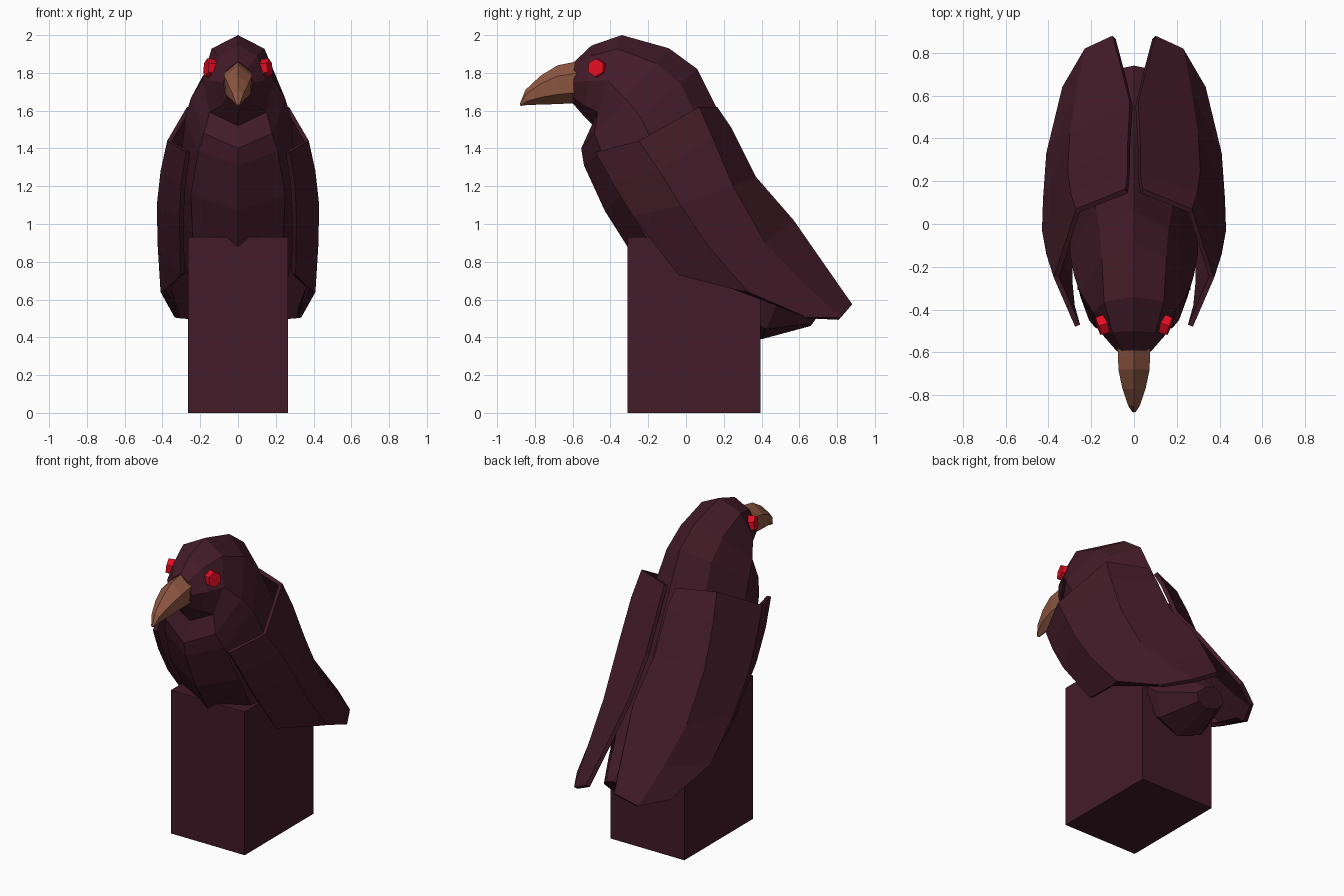
import bpy, bmesh
from mathutils import Vector, Matrix

if "Cube" in bpy.data.objects:
    bpy.data.objects.remove(bpy.data.objects["Cube"])


def material(name, rgb):
    m = bpy.data.materials.new(name)
    m.diffuse_color = (*rgb, 1)
    m.use_nodes = True
    m.node_tree.nodes["Principled BSDF"].inputs["Base Color"].default_value = m.diffuse_color
    return m


plum = material("dark_plum", (0.055, 0.011, 0.021))
horn = material("horn_brown", (0.27, 0.095, 0.053))
red = material("eye_red", (0.75, 0.004, 0.016))


def finish(name, bm, mat):
    bmesh.ops.recalc_face_normals(bm, faces=bm.faces[:])
    me = bpy.data.meshes.new(name)
    bm.to_mesh(me)
    bm.free()
    me.materials.append(mat)
    ob = bpy.data.objects.new(name, me)
    bpy.context.collection.objects.link(ob)
    return ob


def bridge(bm, rows, closed):
    for a, b in zip(rows, rows[1:]):
        n = len(a)
        for i in range(n if closed else n - 1):
            j = (i + 1) % n
            bm.faces.new((a[i], a[j], b[j], b[i]))


def loft(name, sections, steps, mat):
    """Symmetric rings: (top y, top z, bottom y, bottom z, half widths at steps)."""
    bm = bmesh.new()
    rings = []
    for ty, tz, by, bz, *w in sections:
        def at(x, t):
            return (x, ty + (by - ty) * t, tz + (bz - tz) * t)
        pts = [at(0, 0)] + [at(x, t) for x, t in zip(w, steps)] + [at(0, 1)]
        pts += [at(-x, t) for x, t in reversed(list(zip(w, steps)))]
        rings.append([bm.verts.new(p) for p in pts])
    bridge(bm, rings, True)
    bm.faces.new(rings[0])
    bm.faces.new(rings[-1])
    return finish(name, bm, mat)


# Square perch post
bm = bmesh.new()
bmesh.ops.create_cube(bm, size=1, matrix=Matrix.Translation((0, 0.043, 0.465))
                      @ Matrix.Diagonal((0.53, 0.705, 0.93, 1)))
finish("perch_post", bm, plum)

# Head, breast, back and tail as one faceted loft
loft("body", [
    (-0.59, 1.86, -0.60, 1.64, 0.05, 0.08, 0.06),
    (-0.50, 1.945, -0.54, 1.57, 0.10, 0.145, 0.09),
    (-0.34, 2.00, -0.49, 1.52, 0.14, 0.19, 0.15),
    (-0.09, 1.93, -0.555, 1.40, 0.15, 0.25, 0.18),
    (0.06, 1.82, -0.54, 1.31, 0.16, 0.28, 0.21),
    (0.16, 1.62, -0.43, 1.07, 0.18, 0.30, 0.25),
    (0.33, 1.24, -0.31, 0.88, 0.20, 0.30, 0.24),
    (0.43, 0.97, 0.05, 0.57, 0.20, 0.28, 0.22),
    (0.56, 0.75, 0.40, 0.39, 0.14, 0.22, 0.16),
    (0.74, 0.57, 0.66, 0.46, 0.06, 0.10, 0.07),
], (0.15, 0.5, 0.85), plum)

# Hooked beak
loft("beak", [
    (-0.58, 1.86, -0.58, 1.64, 0.075, 0.07),
    (-0.68, 1.84, -0.68, 1.635, 0.073, 0.066),
    (-0.77, 1.785, -0.77, 1.632, 0.054, 0.05),
    (-0.85, 1.71, -0.84, 1.63, 0.028, 0.026),
    (-0.88, 1.635, -0.875, 1.625, 0.008, 0.008),
], (0.28, 0.75), horn)

# Folded wings: rows run from the spine edge round to the breast edge
bm = bmesh.new()
wing_rows = [
    [(0.04, 0.165, 1.62), (0.27, 0.07, 1.62), (0.375, -0.25, 1.44), (0.275, -0.48, 1.38)],
    [(0.03, 0.24, 1.51), (0.295, 0.14, 1.46), (0.41, -0.14, 1.28), (0.30, -0.39, 1.22)],
    [(0.03, 0.37, 1.25), (0.31, 0.25, 1.20), (0.43, -0.03, 1.10), (0.31, -0.28, 1.04)],
    [(0.02, 0.57, 1.02), (0.30, 0.42, 0.90), (0.425, 0.12, 0.88), (0.305, -0.04, 0.73)],
    [(0.06, 0.73, 0.79), (0.27, 0.62, 0.69), (0.41, 0.33, 0.64), (0.38, 0.25, 0.655)],
    [(0.10, 0.88, 0.575), (0.23, 0.82, 0.505), (0.335, 0.64, 0.505), (0.32, 0.60, 0.52)],
]
bridge(bm, [[bm.verts.new(p) for p in row] for row in wing_rows], False)
wing = finish("wings", bm, plum)
bm = bmesh.new()
bm.from_mesh(wing.data)
bm.normal_update()
if sum(f.normal.x for f in bm.faces) < 0:
    bmesh.ops.reverse_faces(bm, faces=bm.faces[:])
bm.to_mesh(wing.data)
bm.free()
solid = wing.modifiers.new("thickness", "SOLIDIFY")
solid.thickness = 0.025
solid.offset = -1
wing.modifiers.new("mirror", "MIRROR")

# Hexagonal eyes, turned slightly forward
for side, label in ((1, "right"), (-1, "left")):
    bm = bmesh.new()
    axis = Vector((side * 0.93, -0.32, 0.1))
    rot = axis.to_track_quat('Z', 'Y').to_matrix().to_4x4()
    bmesh.ops.create_cone(bm, cap_ends=True, segments=6, radius1=0.052,
                          radius2=0.048, depth=0.05,
                          matrix=Matrix.Translation((side * 0.145, -0.47, 1.825)) @ rot)
    finish("eye_" + label, bm, red)
